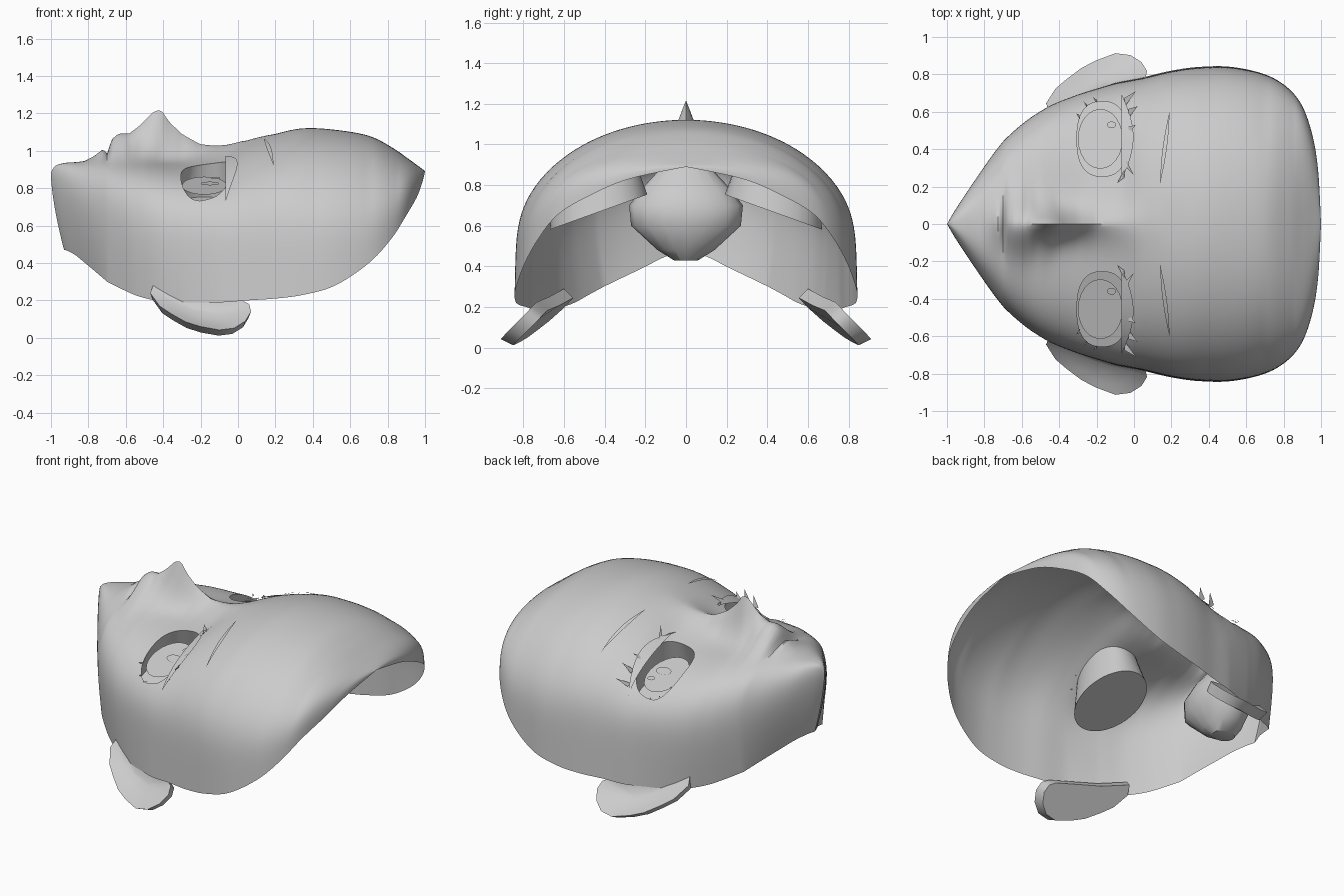
import bpy, bmesh, math
from mathutils import Vector
from mathutils.bvhtree import BVHTree

if "Cube" in bpy.data.objects:
    bpy.data.objects.remove(bpy.data.objects["Cube"])


def finish(name, bm, angle=40):
    me = bpy.data.meshes.new(name)
    bm.to_mesh(me)
    bm.free()
    me.shade_smooth()
    me.set_sharp_from_angle(angle=math.radians(angle))
    ob = bpy.data.objects.new(name, me)
    bpy.context.collection.objects.link(ob)
    return ob


def lerp_table(table, x):
    if x <= table[0][0]:
        return table[0][1]
    for (a, u), (b, v) in zip(table, table[1:]):
        if x <= b:
            return u + (v - u) * (x - a) / (b - a)
    return table[-1][1]


def catmull(p, t):
    return [0.5 * (2 * b + (c - a) * t + (2 * a - 5 * b + 4 * c - d) * t * t
                   + (3 * b - a - 3 * c + d) * t ** 3) for a, b, c, d in zip(*p)]


def loft(bm, rings, cap_start=False, cap_end=False):
    vs = [[bm.verts.new(p) for p in r] for r in rings]
    n = len(vs[0])
    for a, b in zip(vs, vs[1:]):
        for j in range(n):
            bm.faces.new((a[j], a[(j + 1) % n], b[(j + 1) % n], b[j]))
    if cap_start:
        bm.faces.new(vs[0][::-1])
    if cap_end:
        bm.faces.new(vs[-1])


# Cross-sections chin to forehead: x, half width, centre height, rim height, squareness
SECTIONS = [
    (-1, 0, .885, .47, 3), (-.975, .06, .92, .465, 3.2), (-.925, .15, .935, .44, 3.6),
    (-.86, .255, .94, .395, 4), (-.78, .37, .95, .345, 4.4), (-.7, .465, .955, .3, 4.8),
    (-.62, .54, .955, .26, 5), (-.54, .6, .95, .225, 5.2), (-.44, .655, .945, .2, 5.5),
    (-.32, .695, .94, .19, 6), (-.2, .73, .945, .19, 6.5), (-.08, .76, .97, .19, 6.5),
    (.05, .785, 1.04, .2, 6), (.2, .82, 1.09, .21, 6), (.35, .84, 1.12, .23, 5.5),
    (.52, .84, 1.112, .28, 5), (.7, .8, 1.08, .4, 4), (.82, .73, 1.02, .53, 3.3),
    (.9, .63, .965, .655, 2.8), (.955, .47, .925, .75, 2.4), (.985, .28, .903, .83, 2.1),
    (1, 0, .89, .89, 2)]
# Sideways droop of the front surface, and how far the sides tuck in below
DROOP = [(-.95, 1.4), (-.85, 1), (-.7, .45), (-.5, .33), (-.17, .35), (.05, .41), (.4, .43),
         (.7, .36), (.85, .2), (.95, 0)]
TUCK = [(-.9, .2), (-.7, .13), (-.5, .09), (-.3, .03), (-.1, 0)]
# Lips and nose: extra height on the centre line, and its spread sideways
RISE = [(-.82, 0), (-.77, .02), (-.72, .055), (-.7, .03), (-.675, .105), (-.64, .135),
        (-.58, .14), (-.52, .19), (-.45, .265), (-.41, .275), (-.37, .215), (-.3, .15),
        (-.2, .09), (-.08, .06), (.05, .015), (.2, 0)]
SPREAD = [(-.9, .12), (-.7, .11), (-.67, .14), (-.6, .15), (-.52, .1), (-.41, .065),
          (-.3, .07), (-.1, .12), (.2, .15)]
POWER = [(-.6, 1.8), (-.5, 1.25), (-.2, 1.3), (0, 1.8)]

# Face shell
STEPS, HALF = 6, 44
stations = []
for i in range(len(SECTIONS) - 1):
    p = [SECTIONS[max(0, min(len(SECTIONS) - 1, i + k))] for k in (-1, 0, 1, 2)]
    stations += [catmull(p, k / STEPS) for k in range(STEPS)]
stations.append(list(SECTIONS[-1]))

bm = bmesh.new()
grid = []
for x, w, top, rim, n in stations:
    w = max(w, 0)
    row = []
    for j in range(-HALF, HALF + 1):
        th = math.pi / 2 * (abs(j) / HALF) ** 1.1
        s, c = math.sin(th), max(math.cos(th), 0)
        r = (s ** n + c ** n) ** (-1 / n)
        y = w * r * s
        z = rim + max(top - lerp_table(DROOP, x) * y * y - rim, 0) * r * c
        y *= 1 - lerp_table([(-.3, 0), (0, .015)], x) * r * c
        y *= 1 - lerp_table(TUCK, x) * max(0, 1 - r * c) ** 1.5
        z += lerp_table(RISE, x) * math.exp(-(y / lerp_table(SPREAD, x)) ** lerp_table(POWER, x))
        # chin underside leans back towards the neck
        lean = .07 * max(0, 1 - (x + 1) / .3) * max(0, (.87 - z) / .4) ** 1.5
        row.append(bm.verts.new((x + lean, math.copysign(y, j), z)))
    grid.append(row)
for a, b in zip(grid, grid[1:]):
    for j in range(2 * HALF):
        bm.faces.new((a[j], b[j], b[j + 1], a[j + 1]))
bmesh.ops.remove_doubles(bm, verts=bm.verts, dist=1e-4)
bm.normal_update()
surface = BVHTree.FromBMesh(bm)


def height(x, y):
    hit = surface.ray_cast(Vector((x, y, 3)), Vector((0, 0, -1)))[0]
    return hit.z if hit else .7


# Eye openings with recessed sockets and back plates
EX, EY, RX, RY, EN = -.17, .455, .135, .2, 2.5


def eye_rim(a):
    c, s = math.cos(a), math.sin(a)
    r = (abs(c) ** EN + abs(s) ** EN) ** (-1 / EN)
    return EX + RX * r * c, EY + RY * r * s


def eye_dist(p):
    return (abs((p.x - EX) / RX) ** EN + abs((abs(p.y) - EY) / RY) ** EN) ** (1 / EN)


def eye_angle(p):
    return math.atan2((abs(p.y) - EY) / RY, (p.x - EX) / RX)


bmesh.ops.delete(bm, geom=[f for f in bm.faces if eye_dist(f.calc_center_median()) < 1], context='FACES')
for side in (1, -1):
    edges = [e for e in bm.edges if e.is_boundary
             and all(v.co.y * side > 0 and v.co.z > .5 and eye_dist(v.co) < 1.35 for v in e.verts)]
    for v in {v for e in edges for v in e.verts}:
        x, y = eye_rim(eye_angle(v.co))
        v.co = (x, y * side, height(x, y * side))
    new = bmesh.ops.extrude_edge_only(bm, edges=edges)['geom']
    plate = sorted((g for g in new if isinstance(g, bmesh.types.BMVert)), key=lambda v: eye_angle(v.co))
    for v in plate:
        a = eye_angle(v.co)
        y = .43 + .24 * math.sin(a)
        v.co = (-.18 + .195 * math.cos(a), y * side, .75 - .36 * (y - .2))
    bm.faces.new(plate if side > 0 else plate[::-1])
finish("face", bm)

# Mouth pouch inside the shell
bm = bmesh.new()
rings = []
for cx, rx, ry, z in [(-.69, .02, .08, .93), (-.67, .12, .22, .78), (-.66, .15, .28, .7),
                      (-.66, .15, .27, .6), (-.68, .11, .14, .48), (-.69, .07, .06, .43)]:
    rings.append([(cx + rx * math.cos(k * math.pi / 8), ry * math.sin(k * math.pi / 8), z)
                  for k in range(16)])
loft(bm, rings[::-1], cap_start=True)
finish("mouth_pouch", bm)


# Flat layered eye details
def disc(name, cx, cy, rx, ry, lift):
    b = bmesh.new()
    pts = []
    for k in range(24):
        a = k * math.pi / 12
        y = cy + ry * math.sin(a)
        pts.append(b.verts.new((cx + rx * math.cos(a), y, .86 + lift - .3 * (abs(y) - .3))))
    b.faces.new(pts)
    finish(name, b)


# Tapered crescents and spikes that follow the face surface
def crescent(b, path, width, lift, side):
    lo, hi = [], []
    n = len(path) - 1
    for k, (x, y) in enumerate(path):
        t = width * math.sin(math.pi * (k + .15) / (n + .3))
        for row, px in ((lo, x - t / 2), (hi, x + t / 2)):
            row.append(b.verts.new((px, y * side, height(px, y * side) + lift)))
    for k in range(n):
        f = (lo[k], hi[k], hi[k + 1], lo[k + 1])
        b.faces.new(f if side > 0 else f[::-1])


def spike(b, x, y, dx, dy, dz, size, side):
    z = height(x, y * side) + .012
    f = [b.verts.new(p) for p in ((x, (y - size) * side, z), (x + dx, (y + dy) * side, z + dz),
                                  (x, (y + size) * side, z))]
    b.faces.new(f if side > 0 else f[::-1])


# Ear outline in x and z
EAR = [(-.45, .29), (-.47, .24), (-.42, .17), (-.36, .13), (-.28, .085), (-.2, .06), (-.1, .042),
       (-.02, .052), (.04, .09), (.07, .14), (.06, .18), (.02, .2), (-.1, .225), (-.28, .25)]

for side, tag in ((1, "left"), (-1, "right")):
    disc("iris_" + tag, -.18, EY * side, .12, .16, 0)
    disc("pupil_" + tag, -.15, .443 * side, .05, .032, .008)
    disc("eye_highlight_" + tag, -.12, .445 * side + .085, .024, .018, .012)

    b = bmesh.new()
    crescent(b, [(.14 + .05 * k / 10, .22 + .38 * k / 10) for k in range(11)], .022, .01, side)
    finish("eyebrow_" + tag, b)

    # Upper lash band with spikes, small lower lashes
    b = bmesh.new()
    crescent(b, [(-.065 + .03 * math.sin(math.pi * k / 12), .24 + .45 * k / 12)
                 for k in range(13)], .065, .014, side)
    for s in [(-.05, .27, -.04, -.05, .01, .02), (-.04, .32, .04, -.06, .05, .02),
              (-.03, .5, .04, .03, .03, .02), (-.03, .59, .05, .04, .06, .025),
              (-.05, .65, .06, .06, .05, .025)]:
        spike(b, *s, side)
    for x, y in ((-.25, .63), (-.2, .655), (-.29, .57)):
        spike(b, x, y, -.02, .025, .005, .008, side)
    finish("eyelashes_" + tag, b)

    # Ear: slanted flap with a shallow bowl
    b = bmesh.new()
    rim = [Vector((x, .67 + (.29 - z) * .98 - .2 * max(0, -.1 - x), z)) for x, z in EAR]
    mid = sum(rim, Vector()) / len(rim)
    back = [p.lerp(mid, .06) + Vector((0, -.055, -.037)) for p in rim]
    bowl = [p.lerp(mid, .3) + Vector((0, -.012, -.012)) for p in rim]
    deep = [p.lerp(mid, .75) + Vector((0, -.025, -.025)) for p in rim]
    rings = [[(p.x, p.y * side, p.z) for p in r] for r in (back, rim, bowl, deep)]
    loft(b, rings, cap_start=True, cap_end=True)
    bmesh.ops.recalc_face_normals(b, faces=b.faces)
    finish("ear_" + tag, b, 50)
